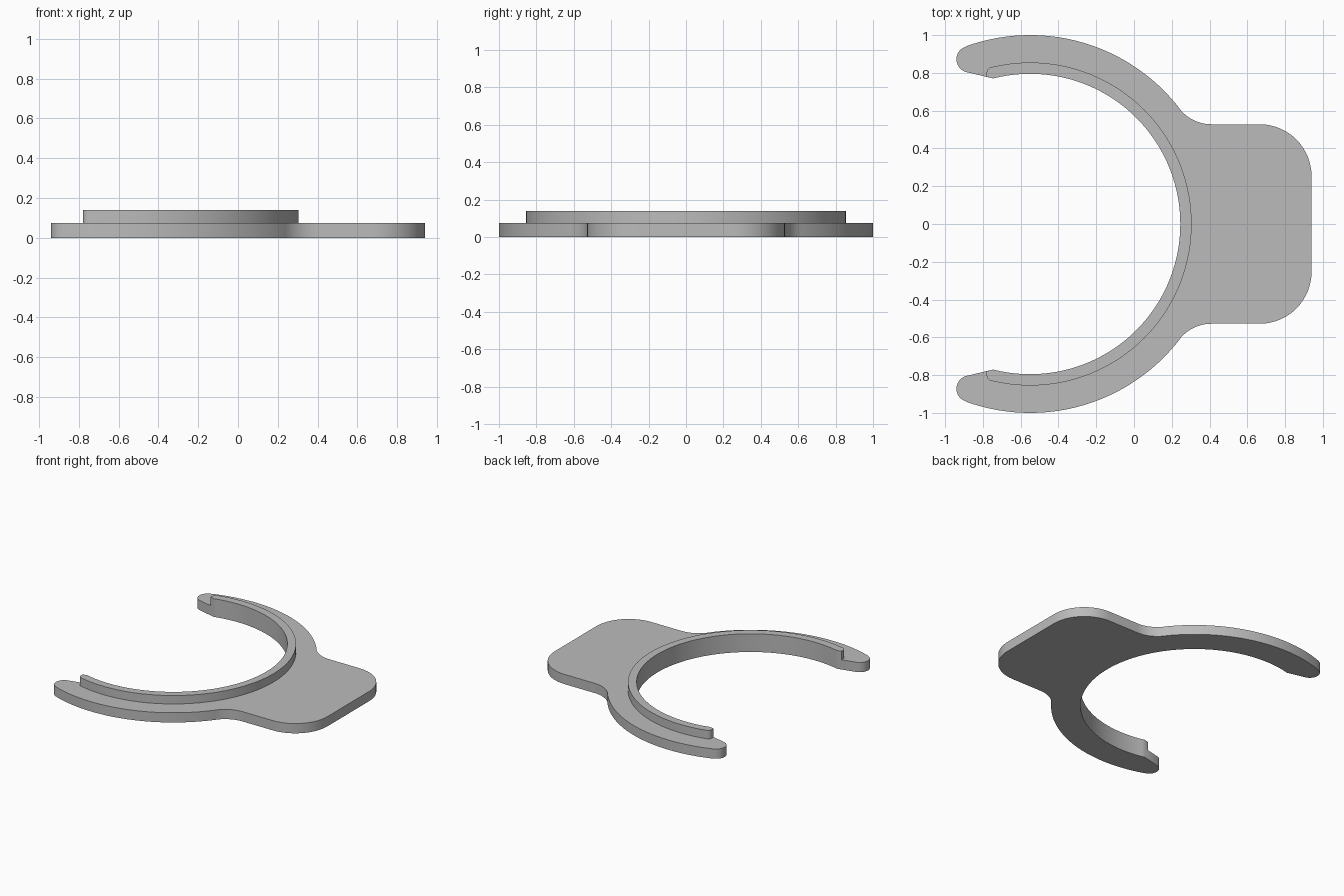
import bpy, bmesh, math

if "Cube" in bpy.data.objects:
    bpy.data.objects.remove(bpy.data.objects["Cube"])

CX = -0.55                                   # centre of the ring opening
R_IN, R_RIM, R_OUT = 0.795, 0.855, 1.0
PLATE_TOP, RIM_TOP = 0.075, 0.14

grey = bpy.data.materials.new("light grey")
grey.diffuse_color = (0.5, 0.5, 0.5, 1)
grey.use_nodes = True
grey.node_tree.nodes["Principled BSDF"].inputs["Base Color"].default_value = grey.diffuse_color


def arc(cx, cy, r, a0, a1, n):
    """Points along an arc, angles in degrees."""
    angles = [math.radians(a0 + (a1 - a0) * i / n) for i in range(n + 1)]
    return [(cx + r * math.cos(a), cy + r * math.sin(a)) for a in angles]


def angle_at(x, y):
    return math.degrees(math.atan2(y, x - CX))


def extrude_outline(name, half, z0, z1):
    """Mirror a half outline across y = 0 and extrude it into a solid."""
    outline = half + [(x, -y) for x, y in reversed(half) if abs(y) > 1e-5]
    bm = bmesh.new()
    base = bm.faces.new([bm.verts.new((x, y, z0)) for x, y in outline])
    top = bmesh.ops.extrude_face_region(bm, geom=[base])["geom"]
    bmesh.ops.translate(bm, vec=(0, 0, z1 - z0),
                        verts=[v for v in top if isinstance(v, bmesh.types.BMVert)])
    bmesh.ops.recalc_face_normals(bm, faces=bm.faces)
    mesh = bpy.data.meshes.new(name)
    bm.to_mesh(mesh)
    bm.free()
    mesh.materials.append(grey)
    obj = bpy.data.objects.new(name, mesh)
    bpy.context.collection.objects.link(obj)
    bpy.ops.object.select_all(action='DESELECT')
    obj.select_set(True)
    bpy.context.view_layer.objects.active = obj
    bpy.ops.object.shade_smooth_by_angle(angle=math.radians(30))


# Shared inner edge, from the middle of the opening to the jaw end
inner = arc(CX, 0, R_IN, 0, angle_at(-0.745, 0.77), 64)

# Plate: inner edge, rounded jaw tip, outer arc, neck fillet, handle corner
tip = arc(-0.87, 0.872, 0.07, 257, 110.2, 14)
outer = arc(CX, 0, R_OUT, 109.5, 37.8, 48)
neck = arc(0.41, 0.743, 0.215, 217.8, 270, 12)
corner = arc(0.665, 0.253, 0.275, 90, 0, 16)
extrude_outline("clip_plate", inner + tip + outer + neck + corner, 0, PLATE_TOP)

# Raised rim: inner edge, small rounded end, outer arc back to the middle
rim_end = [(-0.78, 0.779)] + arc(-0.748, 0.8, 0.032, 180, 105, 6)
rim_outer = arc(CX, 0, R_RIM, angle_at(-0.74, 0.834), 0, 64)
extrude_outline("raised_rim", inner + rim_end + rim_outer, PLATE_TOP, RIM_TOP)
